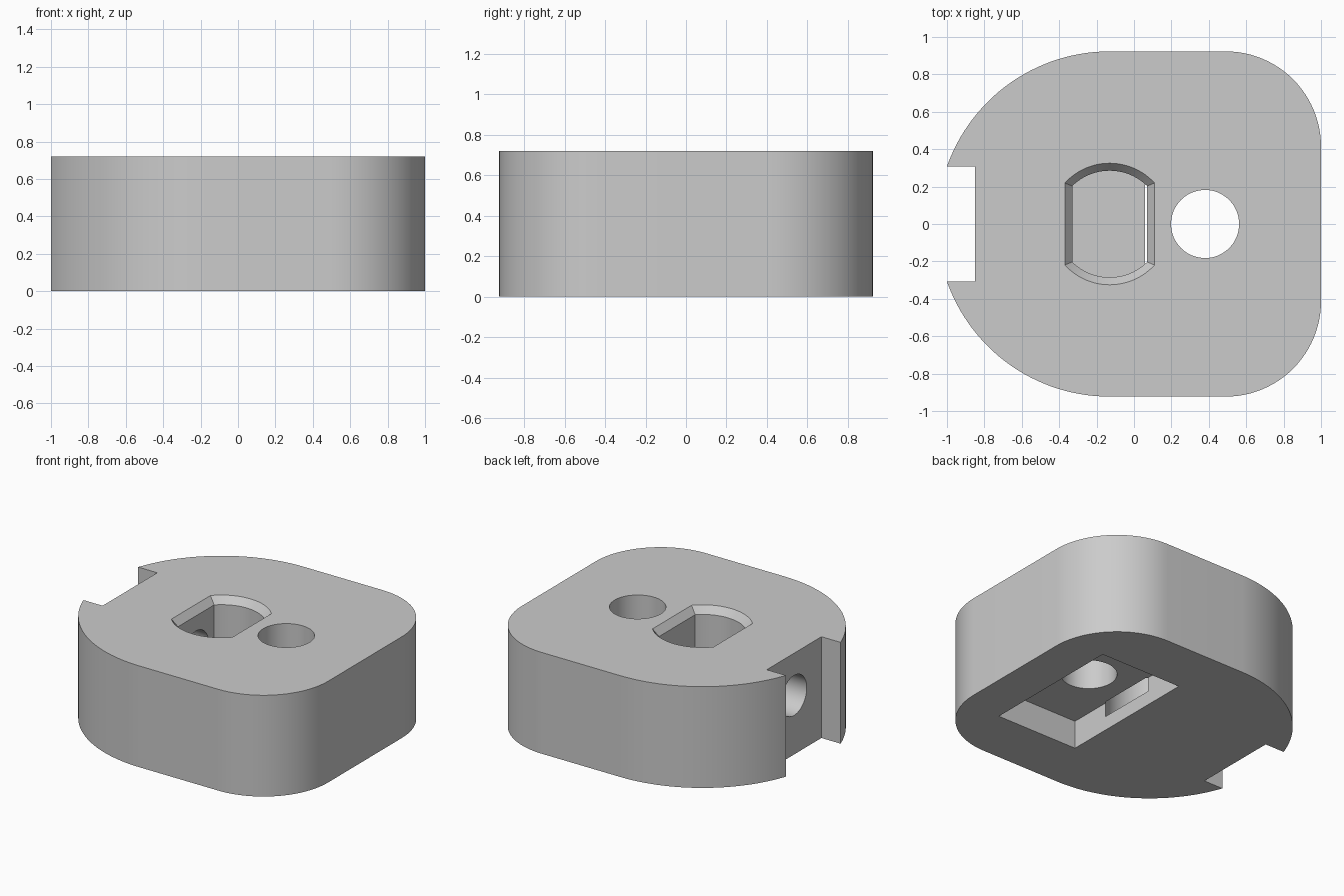
import bpy, bmesh, math
from math import sin, cos, pi

if "Cube" in bpy.data.objects:
    bpy.data.objects.remove(bpy.data.objects["Cube"])

HEIGHT = 0.72
BORE_X = -0.13
PIN_X = 0.38

grey = bpy.data.materials.new("plain_grey")
grey.use_nodes = True
grey.diffuse_color = (0.6, 0.6, 0.6, 1)
grey.node_tree.nodes["Principled BSDF"].inputs["Base Color"].default_value = (0.6, 0.6, 0.6, 1)


def arc(cx, cy, r, a0, a1, n):
    """Points along an arc, angles in radians."""
    return [(cx + r * cos(a0 + (a1 - a0) * i / n), cy + r * sin(a0 + (a1 - a0) * i / n))
            for i in range(n + 1)]


def loft(name, rings):
    """Closed solid through a stack of (outline, z) rings."""
    bm = bmesh.new()
    stack = [[bm.verts.new((x, y, z)) for x, y in pts] for pts, z in rings]
    for low, high in zip(stack, stack[1:]):
        n = len(low)
        for i in range(n):
            j = (i + 1) % n
            bm.faces.new((low[i], low[j], high[j], high[i]))
    bm.faces.new(stack[0][::-1])
    bm.faces.new(stack[-1])
    bmesh.ops.recalc_face_normals(bm, faces=bm.faces)
    mesh = bpy.data.meshes.new(name)
    bm.to_mesh(mesh)
    bm.free()
    mesh.materials.append(grey)
    obj = bpy.data.objects.new(name, mesh)
    bpy.context.collection.objects.link(obj)
    return obj


def box(name, x0, x1, half_y, z0, z1):
    pts = [(x0, -half_y), (x1, -half_y), (x1, half_y), (x0, half_y)]
    return loft(name, [(pts, z0), (pts, z1)])


def double_flat(radius, half):
    """Circle with two flats parallel to y."""
    a = math.acos(half / radius)
    return (arc(BORE_X, 0, radius, a, pi - a, 24)
            + arc(BORE_X, 0, radius, pi + a, 2 * pi - a, 24))


# Body: large round end on one side, two rounded corners on the other
outline = (arc(0.49, -0.413, 0.51, -pi / 2, 0, 24)
           + arc(0.49, 0.413, 0.51, 0, pi / 2, 24)
           + arc(BORE_X, 0, 0.923, pi / 2, 3 * pi / 2, 72))
body = loft("clamp_body", [(outline, 0), (outline, HEIGHT)])

# Blind bore with two flats and a bevelled rim
small, rim, above = double_flat(0.285, 0.2), double_flat(0.325, 0.24), double_flat(0.365, 0.28)
bore = loft("bore_cutter", [(small, 0.1), (small, HEIGHT - 0.05),
                            (rim, HEIGHT), (above, HEIGHT + 0.05)])

# Round through hole and the rectangular pocket beneath it
circle = arc(PIN_X, 0, 0.182, 0, 2 * pi, 64)[:-1]
pin = loft("pin_hole_cutter", [(circle, 0.1), (circle, HEIGHT + 0.1)])
pocket = box("pocket_cutter", PIN_X - 0.32, PIN_X + 0.32, 0.52, -0.1, 0.2)

# Notch in the round end, cut just past the end of the body
notch = box("notch_cutter", -1.2, -0.85, 0.307, -0.1, HEIGHT + 0.1)

# Side hole from the notch into the bore
ring = arc(0, 0, 0.142, 0, 2 * pi, 48)[:-1]
side = loft("side_hole_cutter", [(ring, -1.0), (ring, BORE_X)])
side.rotation_euler = (0, pi / 2, 0)
side.location = (0, 0, 0.42)

# Cut everything out of the body
bpy.context.view_layer.objects.active = body
for cutter in (notch, bore, pocket, pin, side):
    cutter.hide_render = True
    mod = body.modifiers.new(cutter.name, "BOOLEAN")
    mod.operation = "DIFFERENCE"
    mod.solver = "EXACT"
    mod.object = cutter
    bpy.context.view_layer.update()
    bpy.ops.object.modifier_apply(modifier=mod.name)
    bpy.data.objects.remove(cutter)

# Smooth curved walls, crisp edges
bpy.ops.object.select_all(action="DESELECT")
body.select_set(True)
bpy.ops.object.shade_smooth_by_angle(angle=math.radians(25))
